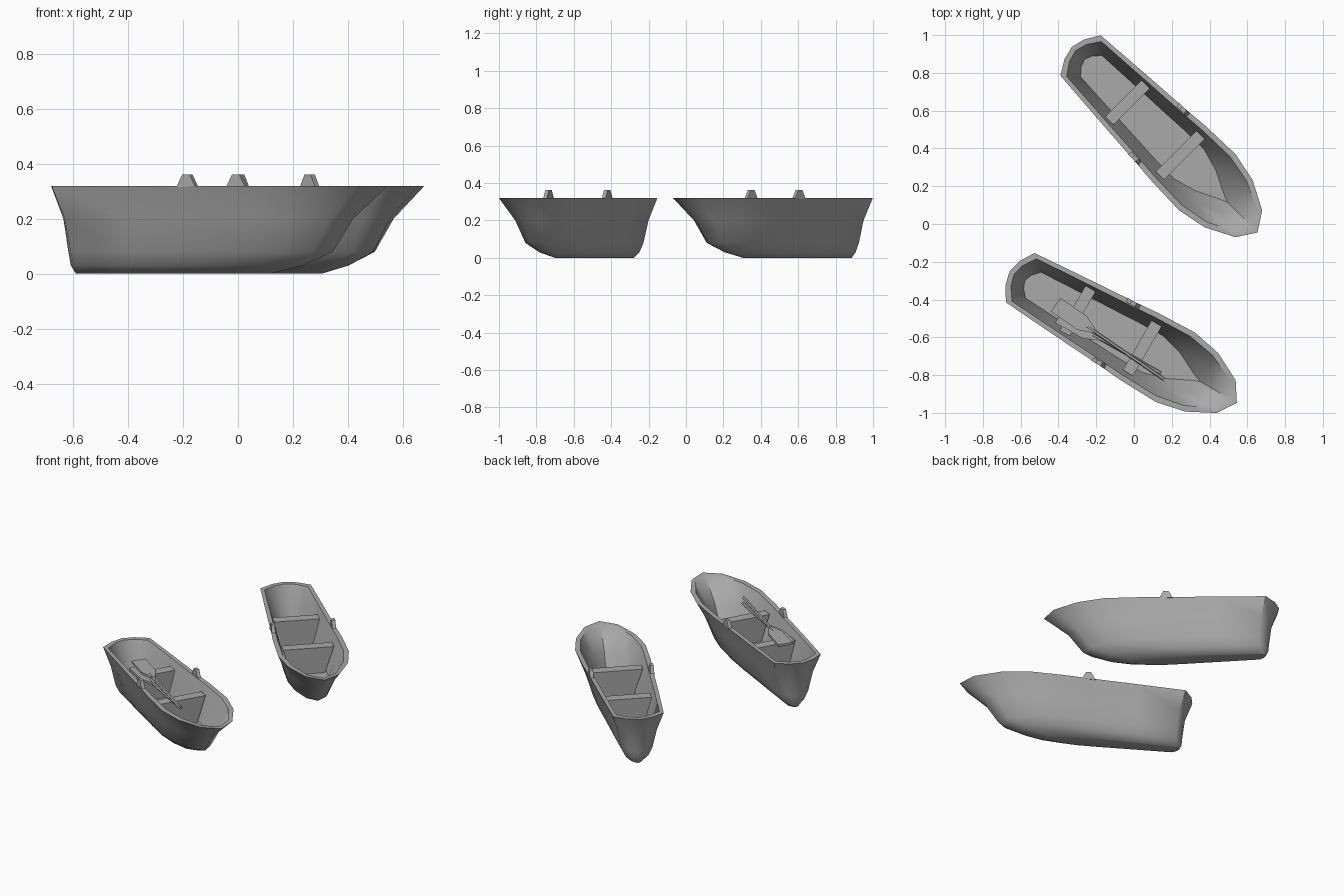
import bpy, bmesh, math
from mathutils import Matrix, Vector

if "Cube" in bpy.data.objects:
    bpy.data.objects.remove(bpy.data.objects["Cube"])

grey = bpy.data.materials.new("weathered grey")
grey.use_nodes = True
COLOUR = (0.4, 0.4, 0.4, 1)
grey.diffuse_color = COLOUR
grey.node_tree.nodes["Principled BSDF"].inputs["Base Color"].default_value = COLOUR

# Half outline of the gunwale, stern to bow: (distance forward, half width)
STERN, BOW = -0.065, 1.325
RIM = [(STERN, 0), (-0.047, 0.073), (0, 0.151), (0.3, 0.173), (0.6, 0.193),
       (0.73, 0.204), (0.95, 0.211), (1.11, 0.178), (1.26, 0.1), (BOW, 0)]

# Hull levels, from keel up the outside, over the rim, down to the floor:
# (height, stern, bow, width scale, bow sharpness)
LEVELS = [(0, 0.015, 0.83, 0.24, 0), (0.03, 0, 0.97, 0.44, 0),
          (0.08, -0.005, 1.095, 0.61, 0), (0.2, -0.02, 1.18, 0.775, 0),
          (0.32, STERN, BOW, 1, 0), (0.32, -0.037, 1.295, 0.86, 0),
          (0.2, 0.01, 1.16, 0.66, 0), (0.11, 0.03, 1.1, 0.53, 0.6)]


def finish(bm, name, place, smooth=False):
    bmesh.ops.recalc_face_normals(bm, faces=bm.faces)
    mesh = bpy.data.meshes.new(name)
    bm.to_mesh(mesh)
    bm.free()
    mesh.materials.append(grey)
    ob = bpy.data.objects.new(name, mesh)
    bpy.context.collection.objects.link(ob)
    ob.matrix_world = place
    if smooth:
        bpy.ops.object.select_all(action='DESELECT')
        ob.select_set(True)
        bpy.context.view_layer.objects.active = ob
        bpy.ops.object.shade_smooth_by_angle(angle=math.radians(50))
    return ob


def outline(z, stern, bow, scale, sharp):
    half = []
    for u, v in RIM:
        t = (u - STERN) / (BOW - STERN)
        narrow = 1 - sharp * max(0, t - 0.8) / 0.15
        half.append((stern + t * (bow - stern), v * scale * narrow))
    mirrored = [(u, -v) for u, v in half[-2:0:-1]]
    return [Vector((u, v, z)) for u, v in half + mirrored]


def hull(name, place):
    bm = bmesh.new()
    rings = [[bm.verts.new(p) for p in outline(*lv)] for lv in LEVELS]
    n = len(rings[0])
    for low, high in zip(rings, rings[1:]):
        for i in range(n):
            j = (i + 1) % n
            bm.faces.new((low[i], low[j], high[j], high[i]))
    bm.faces.new(rings[0])
    bm.faces.new(rings[-1])
    return finish(bm, name, place, True)


def tapered_block(name, place, centre, bottom, top, z_range):
    # Block whose bottom and top have their own (length, width)
    bm = bmesh.new()
    bmesh.ops.create_cube(bm, size=1)
    for v in bm.verts:
        upper = v.co.z > 0
        length, width = top if upper else bottom
        v.co = (centre[0] + v.co.x * length, centre[1] + v.co.y * width, z_range[upper])
    return finish(bm, name, place)


def oar(name, place, blade_end, grip_end, z):
    a, b = Vector((*blade_end, z)), Vector((*grip_end, z))
    d = b - a
    length = d.length
    bm = bmesh.new()
    # Flat blade
    shape = [(0, 0.044), (0.17, 0.044), (0.25, 0.01)]
    pts = shape + [(x, -y) for x, y in reversed(shape)]
    face = bm.faces.new([bm.verts.new((x, y, -0.007)) for x, y in pts])
    new = bmesh.ops.extrude_face_region(bm, geom=[face])["geom"]
    bmesh.ops.translate(bm, vec=(0, 0, 0.014),
                        verts=[v for v in new if isinstance(v, bmesh.types.BMVert)])
    # Shaft
    turn = Matrix.Rotation(math.pi / 2, 4, 'Y')
    bmesh.ops.create_cone(bm, cap_ends=True, segments=6, radius1=0.01, radius2=0.01,
                          depth=length - 0.2,
                          matrix=Matrix.Translation(((length + 0.2) / 2, 0, 0)) @ turn)
    heading = Matrix.Rotation(math.atan2(d.y, d.x), 4, 'Z')
    return finish(bm, name, place @ Matrix.Translation(a) @ heading, True)


# Two rowing boats; the front one carries a pair of oars
BOATS = [("back", (-0.283, 0.892, 0), -45), ("front", (-0.603, -0.284, 0), -30)]
for label, where, angle in BOATS:
    place = Matrix.Translation(where) @ Matrix.Rotation(math.radians(angle), 4, 'Z')
    hull(label + "_boat_hull", place)
    for word, u, width in (("stern", 0.352, 0.272), ("bow", 0.747, 0.304)):
        tapered_block(f"{label}_boat_{word}_bench", place, (u, 0),
                      (0.062, 0.19), (0.062, width), (0.1, 0.275))
    for word, side in (("left", 1), ("right", -1)):
        tapered_block(f"{label}_boat_{word}_oarlock", place, (0.588, side * 0.181),
                      (0.08, 0.022), (0.03, 0.022), (0.315, 0.362))
    if label == "front":
        oar("upper_oar", place, (0.235, -0.03), (0.93, -0.085), 0.306)
        oar("lower_oar", place, (0.28, -0.07), (0.9, -0.065), 0.288)
